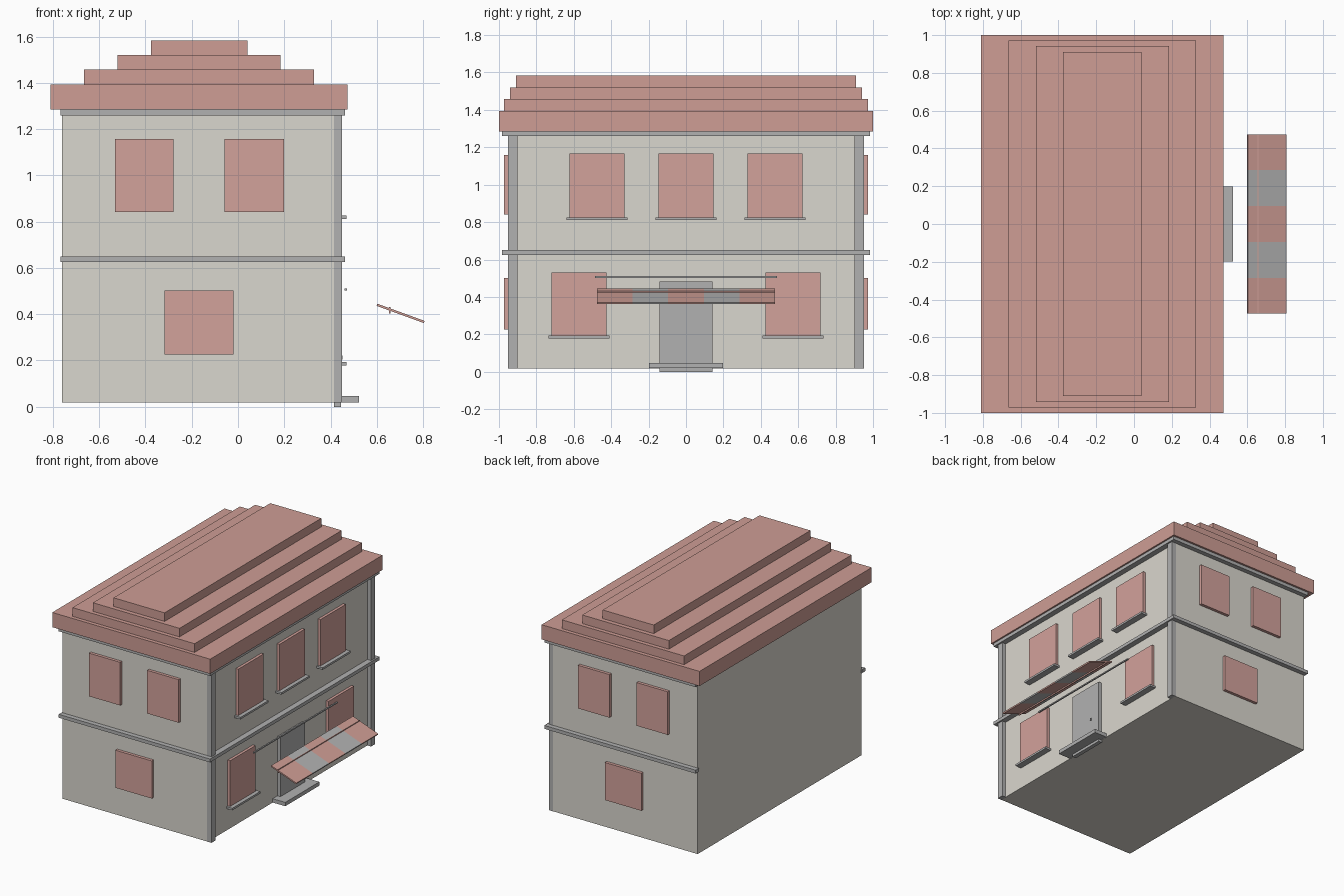
import bpy, bmesh, math

if "Cube" in bpy.data.objects:
    bpy.data.objects.remove(bpy.data.objects["Cube"])


def material(name, rgb):
    m = bpy.data.materials.new(name)
    m.diffuse_color = (*rgb, 1)
    m.use_nodes = True
    m.node_tree.nodes["Principled BSDF"].inputs["Base Color"].default_value = m.diffuse_color
    return m


WALL = material("plaster", (0.70, 0.68, 0.62))
RED = material("terracotta", (0.62, 0.34, 0.30))
PINK = material("shutter_red", (0.65, 0.36, 0.33))
GREY = material("stone_grey", (0.44, 0.44, 0.44))


def finish(name, bm, mat):
    bmesh.ops.recalc_face_normals(bm, faces=bm.faces)
    me = bpy.data.meshes.new(name)
    bm.to_mesh(me)
    bm.free()
    ob = bpy.data.objects.new(name, me)
    me.materials.append(mat)
    bpy.context.collection.objects.link(ob)
    return ob


def box(name, x, y, z, mat):
    """Box from (min, max) pairs, origin at its centre."""
    bm = bmesh.new()
    bmesh.ops.create_cube(bm, size=1)
    bmesh.ops.scale(bm, verts=bm.verts, vec=(x[1] - x[0], y[1] - y[0], z[1] - z[0]))
    ob = finish(name, bm, mat)
    ob.location = (sum(x) / 2, sum(y) / 2, sum(z) / 2)
    return ob


def prism(name, outline, z0, z1, mat):
    """Plan outline extruded upward."""
    bm = bmesh.new()
    face = bm.faces.new([bm.verts.new((x, y, z0)) for x, y in outline])
    top = bmesh.ops.extrude_face_region(bm, geom=[face])["geom"]
    verts = [g for g in top if isinstance(g, bmesh.types.BMVert)]
    bmesh.ops.translate(bm, verts=verts, vec=(0, 0, z1 - z0))
    return finish(name, bm, mat)


# Main block and corner pilasters
box("house_body", (-0.76, 0.42), (-0.95, 0.95), (0.018, 1.285), WALL)
for s in (-1, 1):
    box("corner_pilaster", (0.415, 0.45), sorted((s * 0.902, s * 0.951)), (0.018, 1.26), GREY)

# Trim bands wrap the facade and both ends, leaving the rear wall plain
band = [(-0.768, -0.985), (0.462, -0.985), (0.462, 0.985), (-0.768, 0.985),
        (-0.768, 0.945), (0.415, 0.945), (0.415, -0.945), (-0.768, -0.945)]
prism("floor_band", band, 0.625, 0.65, GREY)
prism("eaves_band", band, 1.26, 1.285, GREY)

# Stepped roof
tiers = [(-0.81, 0.474, 1.0, 1.285, 1.393), (-0.665, 0.328, 0.972, 1.393, 1.457),
         (-0.52, 0.184, 0.942, 1.457, 1.52), (-0.375, 0.04, 0.91, 1.52, 1.583)]
for x0, x1, y, z0, z1 in tiers:
    box("roof_tier", (x0, x1), (-y, y), (z0, z1), RED)

# Facade windows with sills
facade = [(y, 0.822, 1.167) for y in (-0.477, 0, 0.477)]
facade += [(y, 0.19, 0.53) for y in (-0.572, 0.572)]
for y, z0, z1 in facade:
    box("facade_window", (0.41, 0.44), (y - 0.147, y + 0.147), (z0, z1), PINK)
    box("window_sill", (0.415, 0.468), (y - 0.163, y + 0.163), (z0 - 0.011, z0 + 0.004), GREY)

# End wall windows, same on both ends
ends = [(-0.532, -0.278, 0.841, 1.158), (-0.058, 0.198, 0.841, 1.158),
        (-0.317, -0.02, 0.226, 0.502)]
for s in (-1, 1):
    for x0, x1, z0, z1 in ends:
        box("end_window", (x0, x1), sorted((s * 0.94, s * 0.972)), (z0, z1), PINK)

# Door, knob and step
box("door", (0.415, 0.445), (-0.143, 0.143), (0, 0.483), GREY)
box("door_knob", (0.44, 0.451), (0.058, 0.068), (0.205, 0.222), GREY)
box("door_step", (0.415, 0.523), (-0.198, 0.198), (0.019, 0.047), GREY)

# Awning: wall rod, striped sloping panel and cross strip
box("awning_rod", (0.461, 0.471), (-0.487, 0.487), (0.502, 0.511), GREY)
edges = [-0.475, -0.285, -0.095, 0.095, 0.285, 0.475]
slope = math.radians(20)
for i in range(5):
    panel = box("awning_stripe", (0.594, 0.812), edges[i:i + 2], (0.3985, 0.4085),
                GREY if i % 2 else RED)
    panel.rotation_euler.y = slope
box("awning_cross_strip", (0.653, 0.659), (-0.475, 0.475), (0.404, 0.431), RED)
